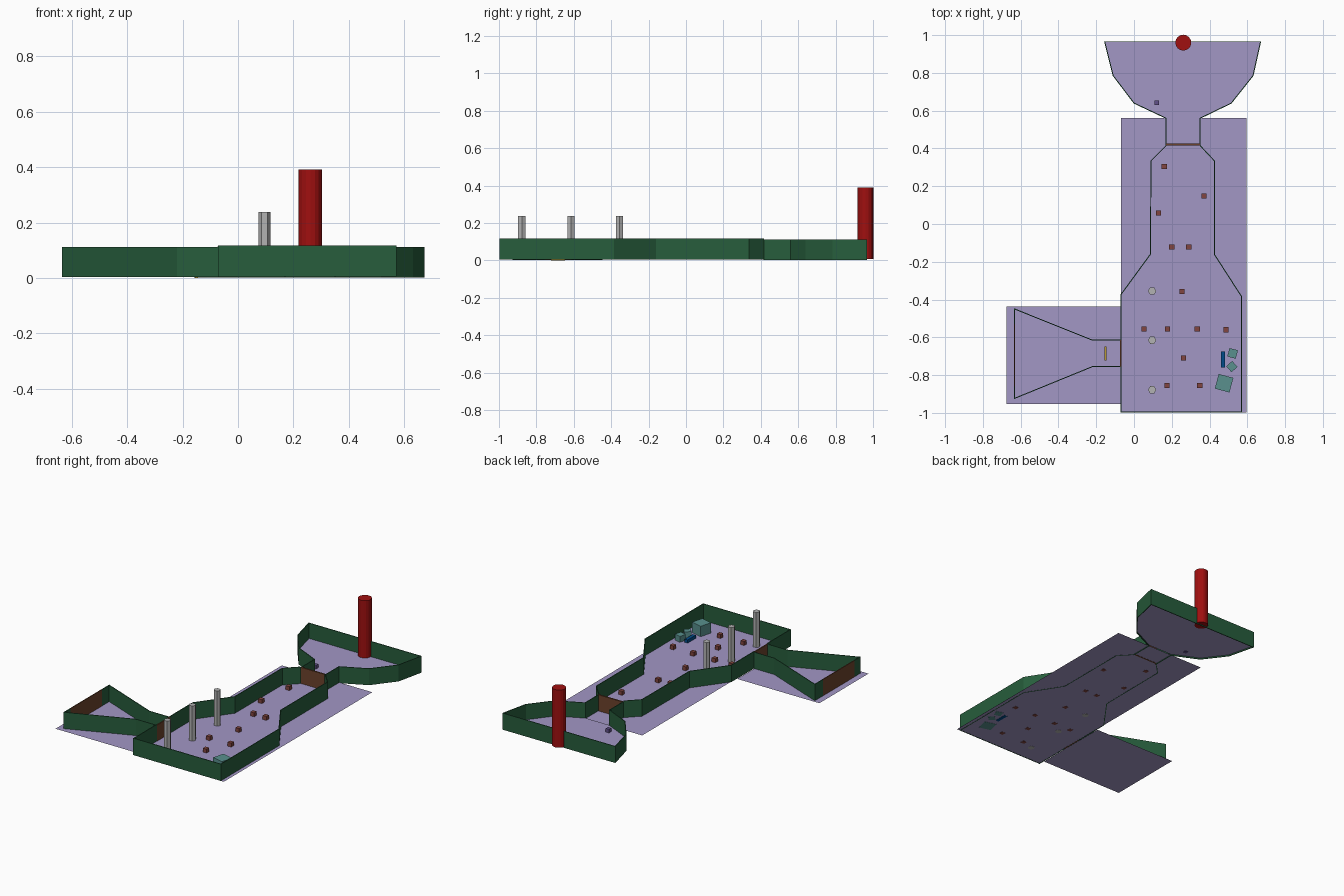
import bpy, bmesh
from math import radians

if "Cube" in bpy.data.objects:
    bpy.data.objects.remove(bpy.data.objects["Cube"])


def material(name, rgb):
    m = bpy.data.materials.new(name)
    m.diffuse_color = (*rgb, 1)
    m.use_nodes = True
    m.node_tree.nodes["Principled BSDF"].inputs["Base Color"].default_value = m.diffuse_color
    return m


LILAC = material("lilac", (0.36, 0.31, 0.56))
GREEN = material("green", (0.02, 0.11, 0.045))
BROWN = material("brown", (0.15, 0.055, 0.025))
RED = material("red", (0.35, 0.005, 0.005))
GREY = material("grey", (0.45, 0.45, 0.45))
RUST = material("rust", (0.22, 0.06, 0.05))
TEAL = material("teal", (0.1, 0.28, 0.27))
BLUE = material("blue", (0.0, 0.07, 0.25))
YELLOW = material("yellow", (0.5, 0.33, 0.03))
PURPLE = material("purple", (0.12, 0.08, 0.25))


def mesh_object(name, bm, mat):
    me = bpy.data.meshes.new(name)
    bm.to_mesh(me)
    bm.free()
    me.materials.append(mat)
    ob = bpy.data.objects.new(name, me)
    bpy.context.collection.objects.link(ob)
    return ob


def floor(name, pts, z):
    bm = bmesh.new()
    bm.faces.new([bm.verts.new((x, y, z)) for x, y in pts])
    bm.normal_update()
    return mesh_object(name, bm, LILAC)


def rect(x0, x1, y0, y1):
    return [(x0, y0), (x1, y0), (x1, y1), (x0, y1)]


def wall(name, pts, z0, z1, mat=GREEN, thick=0.005):
    # thin upright strip following a plan path
    bm = bmesh.new()
    cols = [[bm.verts.new((x, y, z)) for z in (z0, z1)] for x, y in pts]
    for a, b in zip(cols, cols[1:]):
        bm.faces.new((a[0], b[0], b[1], a[1]))
    ob = mesh_object(name, bm, mat)
    s = ob.modifiers.new("thickness", 'SOLIDIFY')
    s.thickness, s.offset, s.use_even_offset = thick, 0, True
    return ob


def box(name, x, y, size, z0, mat, turn=0):
    bm = bmesh.new()
    bmesh.ops.create_cube(bm, size=1)
    bmesh.ops.scale(bm, vec=size, verts=bm.verts)
    ob = mesh_object(name, bm, mat)
    ob.location = (x, y, z0 + size[2] / 2)
    ob.rotation_euler.z = radians(turn)
    return ob


def column(name, x, y, r, z0, z1, sides, mat):
    bm = bmesh.new()
    bmesh.ops.create_cone(bm, cap_ends=True, segments=sides, radius1=r,
                          radius2=r, depth=z1 - z0)
    ob = mesh_object(name, bm, mat)
    ob.location = (x, y, (z0 + z1) / 2)
    # hexagons have a corner on the x axis
    ob.rotation_euler.z = radians(90)
    return ob


# Floors
back_right = [(0.35, 0.56), (0.515, 0.64), (0.63, 0.785), (0.67, 0.965)]
back_left = [(0.17, 0.56), (0.0, 0.64), (-0.11, 0.785), (-0.155, 0.965)]
floor("main_floor", rect(-0.07, 0.595, -0.998, 0.56), 0.006)
floor("side_floor", rect(-0.675, -0.07, -0.952, -0.437), 0.001)
floor("back_floor", back_right + back_left[::-1], 0.01)

# Main hall walls, open at the two doorways
wall("main_wall_right", [(-0.07, -0.755), (-0.07, -0.995), (0.57, -0.995),
                         (0.57, -0.385), (0.425, -0.16), (0.425, 0.335),
                         (0.35, 0.415)], 0.005, 0.117)
wall("main_wall_left", [(-0.07, -0.615), (-0.07, -0.375), (0.087, -0.16),
                        (0.09, 0.335), (0.17, 0.415)], 0.005, 0.117)

# Back room walls
wall("back_room_wall", [(0.35, 0.415)] + back_right + back_left[::-1]
     + [(0.17, 0.415)], 0.002, 0.112)

# Side room walls, open at the far end
wall("side_wall_north", [(-0.07, -0.615), (-0.22, -0.615), (-0.632, -0.45),
                         (-0.632, -0.53)], 0.003, 0.112)
wall("side_wall_south", [(-0.07, -0.755), (-0.22, -0.755), (-0.632, -0.923),
                         (-0.632, -0.86)], 0.003, 0.112)

# Doors
wall("back_door", [(0.17, 0.42), (0.35, 0.42)], 0.005, 0.113, BROWN, 0.01)
wall("side_door", [(-0.07, -0.755), (-0.07, -0.615)], 0.005, 0.113, BROWN, 0.008)
wall("end_door", [(-0.632, -0.86), (-0.632, -0.53)], 0.003, 0.112, BROWN, 0.006)

# Pillars and tower
for i, y in enumerate((-0.355, -0.615, -0.878)):
    column(f"pillar_{i + 1}", 0.096, y, 0.022, 0.005, 0.239, 6, GREY)
column("tower", 0.261, 0.96, 0.042, 0.008, 0.391, 16, RED)

# Small marker cubes
spots = [(0.16, 0.305), (0.37, 0.148), (0.13, 0.058), (0.2, -0.122),
         (0.29, -0.122), (0.255, -0.358), (0.052, -0.555), (0.177, -0.555),
         (0.335, -0.555), (0.488, -0.56), (0.262, -0.71), (0.175, -0.855),
         (0.348, -0.855)]
for i, (x, y) in enumerate(spots):
    box(f"marker_{i + 1}", x, y, (0.027, 0.027, 0.027), 0.005, RUST)
box("back_marker", 0.121, 0.641, (0.024, 0.024, 0.026), 0.008, PURPLE)

# Crates and bars
box("large_crate", 0.477, -0.843, (0.08, 0.08, 0.07), 0.005, TEAL, -15)
box("small_crate_1", 0.522, -0.685, (0.046, 0.046, 0.04), 0.005, TEAL, -15)
box("small_crate_2", 0.518, -0.755, (0.042, 0.042, 0.04), 0.005, TEAL, 42)
box("blue_bar", 0.471, -0.717, (0.022, 0.085, 0.022), 0.005, BLUE)
box("yellow_bar", -0.15, -0.685, (0.01, 0.075, 0.012), 0.001, YELLOW)
